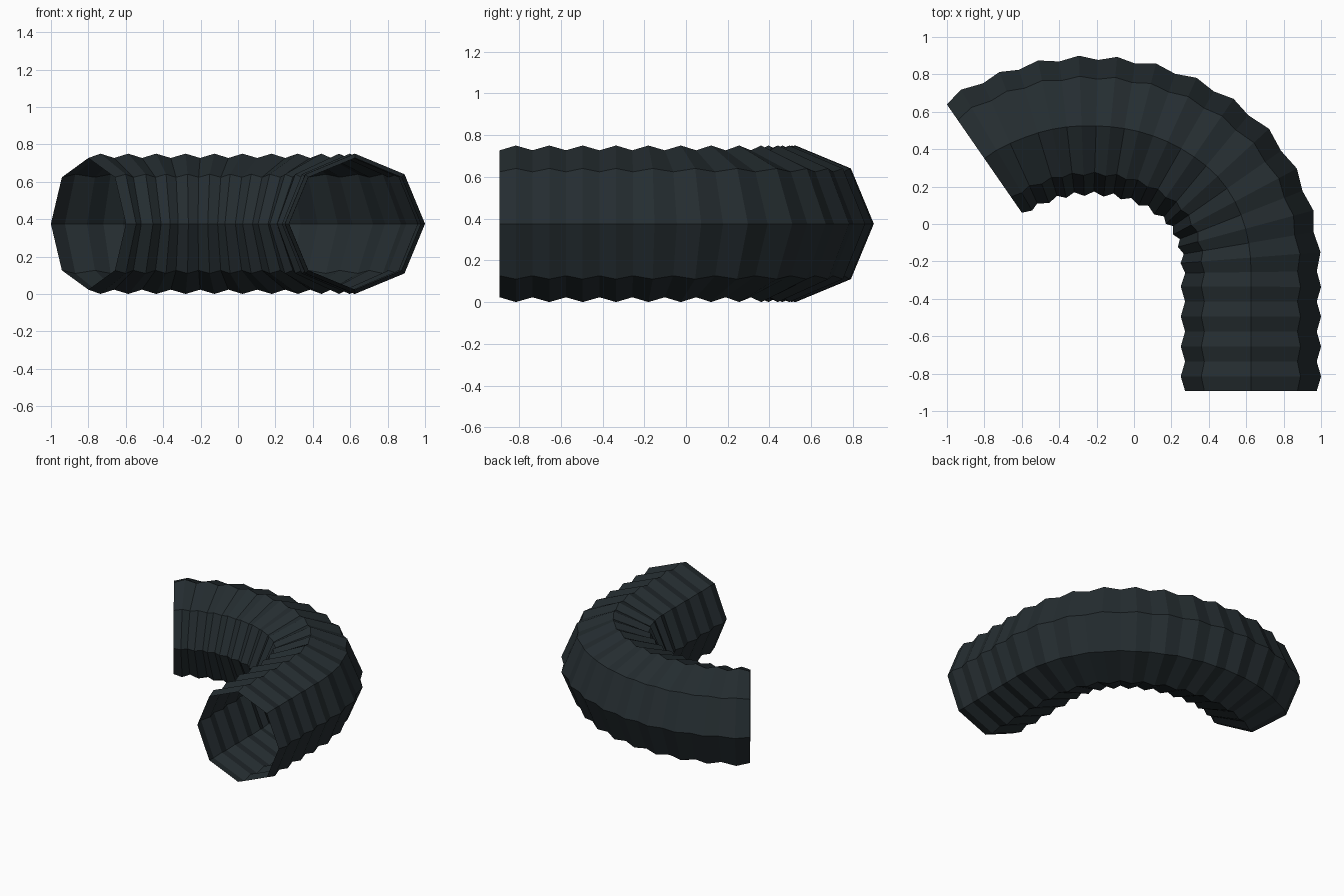
import bpy, bmesh, math
from mathutils import Vector

if "Cube" in bpy.data.objects:
    bpy.data.objects.remove(bpy.data.objects["Cube"])

SIDES, R_RIDGE, R_GROOVE = 8, 0.375, 0.352

# Centres of the ridges along the bend (first and last lie just past the open ends)
ridges = [Vector((x, y, R_RIDGE)) for x, y in [
    (.625, -.97), (.625, -.815), (.625, -.655), (.625, -.495), (.625, -.335),
    (.623, -.18), (.597, -.025), (.54, .12), (.446, .255), (.32, .36),
    (.18, .44), (.024, .495), (-.126, .52), (-.28, .525), (-.438, .507),
    (-.587, .462), (-.735, .395), (-.865, .305)]]

# Insert a groove between each pair of ridges
path = []
last = len(ridges) - 1
for i in range(last):
    a, b = ridges[i], ridges[i + 1]
    if 0 < i < last - 1:
        mid = (9 * (a + b) - ridges[i - 1] - ridges[i + 2]) / 16
    else:
        mid = (a + b) / 2
    path += [(a, R_RIDGE), (mid, R_GROOVE)]
path.append((ridges[-1], R_RIDGE))

# Corrugated open-ended tube
bm = bmesh.new()
rings = []
for i in range(1, len(path) - 1):
    centre, r = path[i]
    t = (path[i + 1][0] - path[i - 1][0]).normalized()
    out = Vector((t.y, -t.x, 0))
    ring = []
    for k in range(SIDES):
        a = 2 * math.pi * k / SIDES
        ring.append(bm.verts.new(centre + out * r * math.cos(a) + Vector((0, 0, r * math.sin(a)))))
    rings.append(ring)
for a, b in zip(rings, rings[1:]):
    for k in range(SIDES):
        n = (k + 1) % SIDES
        bm.faces.new((a[k], a[n], b[n], b[k]))
bmesh.ops.recalc_face_normals(bm, faces=bm.faces)
# Make sure the faces point away from the tube's centre line
f = bm.faces[0] if not bm.faces.ensure_lookup_table() else None
if f.normal.dot(f.calc_center_median() - path[1][0]) < 0:
    bmesh.ops.reverse_faces(bm, faces=bm.faces)

mesh = bpy.data.meshes.new("corrugated_hose")
bm.to_mesh(mesh)
bm.free()
hose = bpy.data.objects.new("corrugated_hose", mesh)
bpy.context.collection.objects.link(hose)

# Dark rubber
mat = bpy.data.materials.new("dark_rubber")
mat.diffuse_color = (0.018, 0.026, 0.03, 1)
mat.use_nodes = True
mat.node_tree.nodes["Principled BSDF"].inputs["Base Color"].default_value = mat.diffuse_color
mesh.materials.append(mat)
